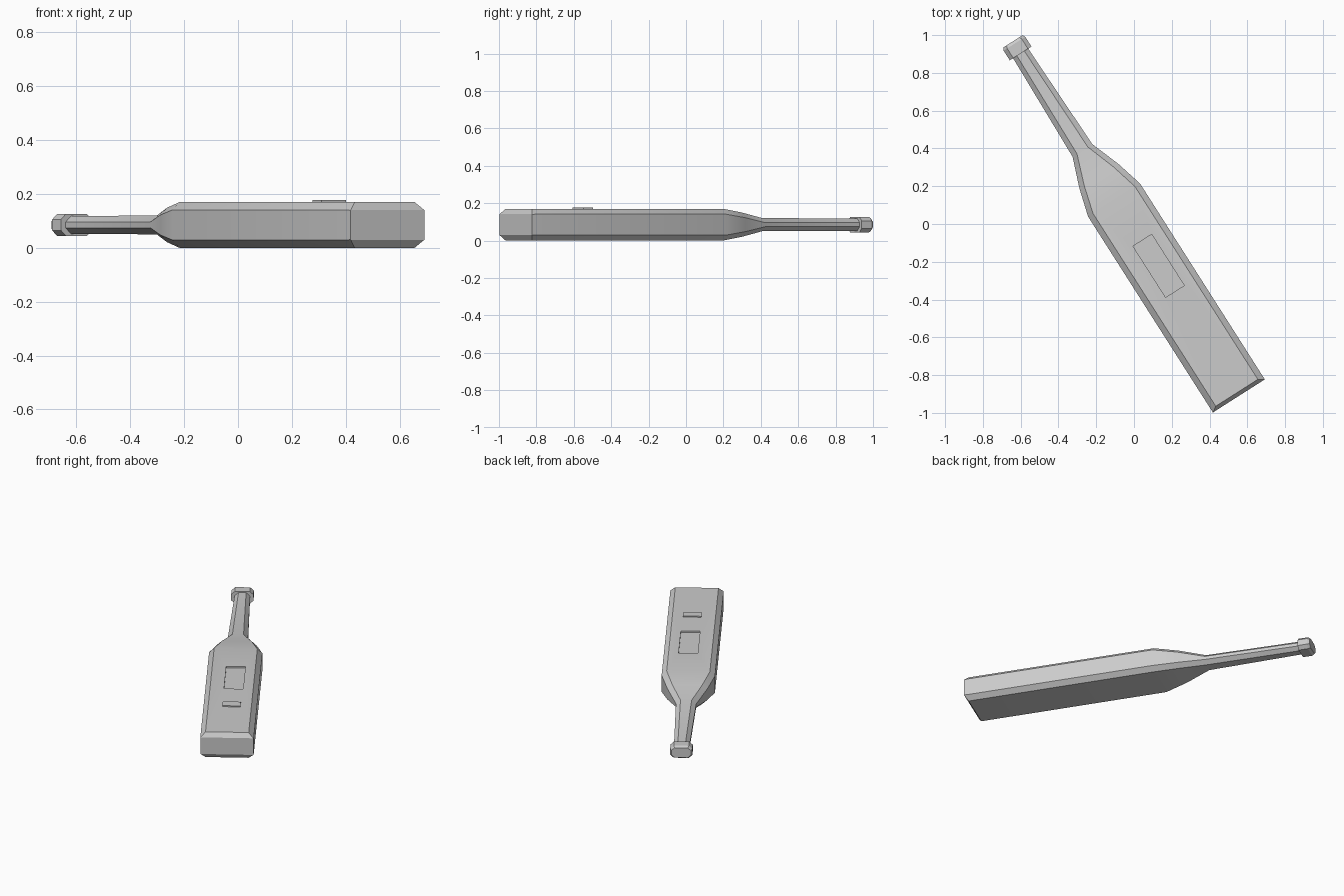
import bpy, bmesh, math
from mathutils import Matrix

if "Cube" in bpy.data.objects:
    bpy.data.objects.remove(bpy.data.objects["Cube"])

# The bat lies along local +Y (handle end), then is turned on the ground plane
PLACE = Matrix.Rotation(math.radians(32.5), 4, 'Z') @ Matrix.Translation((-0.021, 0, 0.085))


def make_object(name, bm):
    bmesh.ops.recalc_face_normals(bm, faces=bm.faces)
    bm.transform(PLACE)
    mesh = bpy.data.meshes.new(name)
    bm.to_mesh(mesh)
    bm.free()
    ob = bpy.data.objects.new(name, mesh)
    bpy.context.collection.objects.link(ob)
    return ob


def loft(name, sections):
    """Octagonal loft; section = (y, half width, half height, chamfer x, chamfer z)."""
    bm = bmesh.new()
    rings = []
    for y, w, h, cx, cz in sections:
        quarter = [(w, h - cz), (w - cx, h)]
        half = quarter + [(-x, z) for x, z in reversed(quarter)]
        pts = half + [(-x, -z) for x, z in half]
        rings.append([bm.verts.new((x, y, z)) for x, z in pts])
    for a, b in zip(rings, rings[1:]):
        for i in range(8):
            j = (i + 1) % 8
            bm.faces.new((a[i], a[j], b[j], b[i]))
    bm.faces.new(rings[0])
    bm.faces.new(rings[-1])
    return make_object(name, bm)


def box(name, x, y, z, sx, sy, sz):
    bm = bmesh.new()
    bmesh.ops.create_cube(bm, size=1, matrix=Matrix.Translation((x, y, z))
                          @ Matrix.Diagonal((sx, sy, sz, 1)))
    return make_object(name, bm)


# Blade, shoulders and handle
bat = loft("bat_body", [
    (-1.066, 0.163, 0.056, 0.002, 0.002),
    (-1.046, 0.163, 0.085, 0.031, 0.029),
    (0.164, 0.163, 0.085, 0.031, 0.029),
    (0.313, 0.122, 0.064, 0.030, 0.027),
    (0.475, 0.062, 0.035, 0.028, 0.024),
    (1.10, 0.047, 0.033, 0.024, 0.022),
])

# Shallow rectangular recess in the blade face
cutter = box("recess_cutter", 0.012, -0.257, 0.085, 0.117, 0.321, 0.02)
cutter.hide_render = True
cut = bat.modifiers.new("recess", 'BOOLEAN')
cut.operation = 'DIFFERENCE'
cut.solver = 'EXACT'
cut.object = cutter
bpy.context.view_layer.objects.active = bat
bat.select_set(True)
bpy.ops.object.modifier_apply(modifier=cut.name)
bpy.data.objects.remove(cutter)
bpy.ops.object.shade_smooth_by_angle(angle=math.radians(25))

# Small raised plate near the tip
box("raised_plate", 0.010, -0.649, 0.084, 0.110, 0.060, 0.016)

# Knob at the end of the handle
loft("handle_knob", [
    (1.084, 0.068, 0.041, 0.022, 0.021),
    (1.145, 0.068, 0.041, 0.022, 0.021),
    (1.160, 0.060, 0.033, 0.020, 0.018),
])
